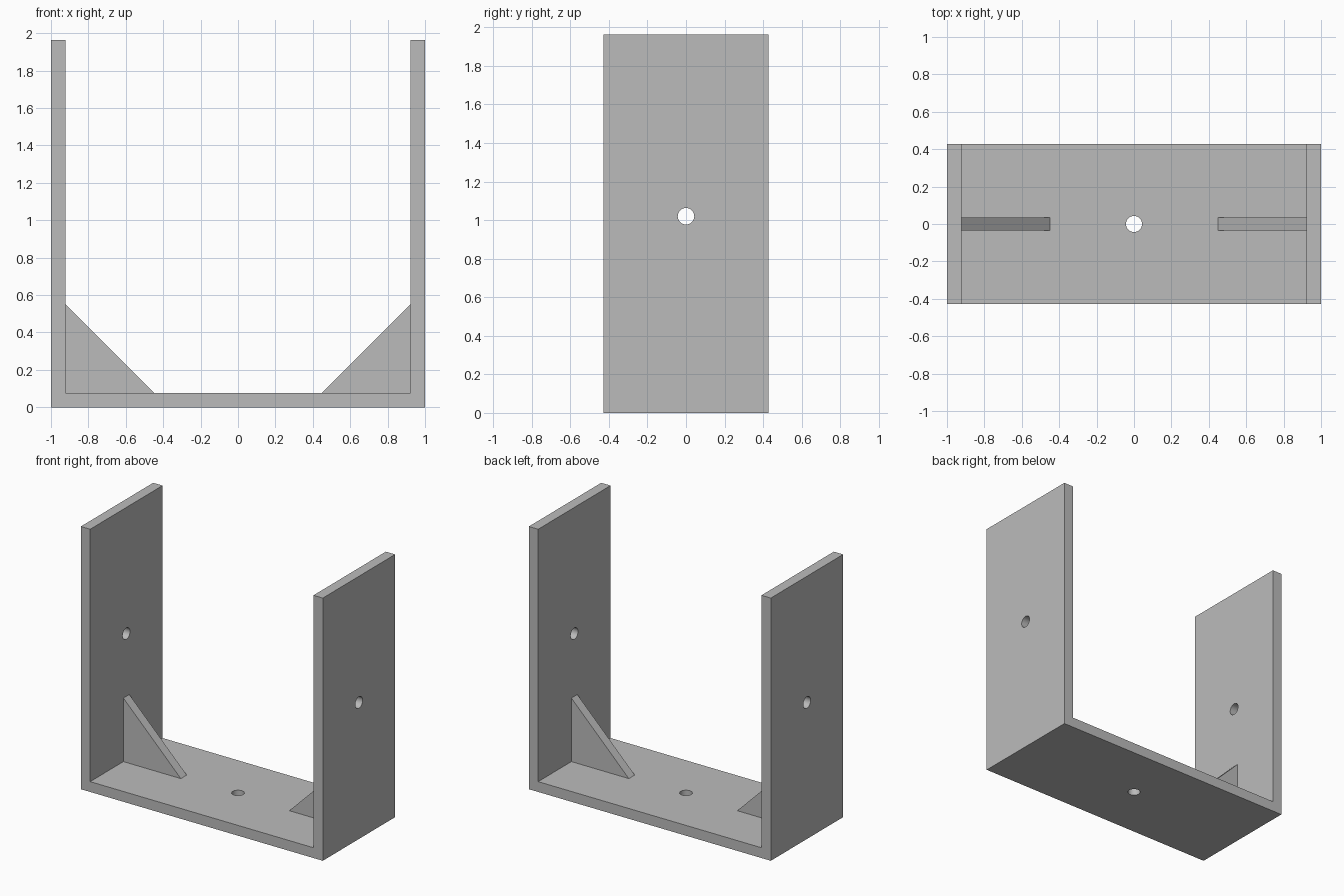
import bpy
import bmesh
import math
from mathutils import Matrix

cube = bpy.data.objects.get("Cube")
if cube:
    bpy.data.objects.remove(cube, do_unlink=True)

HEIGHT, HALF_DEPTH, WALL = 1.963, 0.427, 0.077
INNER = 1 - WALL
GUSSET_LEG, GUSSET_HALF = 0.475, 0.035
HOLE_RADIUS = 0.043
HOLE_Z = (HEIGHT + WALL) / 2

grey = bpy.data.materials.new("plain grey")
grey.use_nodes = True
colour = (0.5, 0.5, 0.5, 1)
grey.diffuse_color = colour
grey.node_tree.nodes["Principled BSDF"].inputs["Base Color"].default_value = colour


def add_object(name, bm):
    bmesh.ops.recalc_face_normals(bm, faces=bm.faces)
    mesh = bpy.data.meshes.new(name)
    bm.to_mesh(mesh)
    bm.free()
    mesh.materials.append(grey)
    obj = bpy.data.objects.new(name, mesh)
    bpy.context.collection.objects.link(obj)
    return obj


def extrude_profile(name, points, half):
    """Extrude an x-z outline symmetrically along y."""
    bm = bmesh.new()
    face = bm.faces.new([bm.verts.new((x, -half, z)) for x, z in points])
    result = bmesh.ops.extrude_face_region(bm, geom=[face])
    verts = [v for v in result["geom"] if isinstance(v, bmesh.types.BMVert)]
    bmesh.ops.translate(bm, verts=verts, vec=(0, 2 * half, 0))
    return add_object(name, bm)


def drill(target, name, matrix, length):
    """Cut a round hole with a temporary cylinder."""
    bm = bmesh.new()
    bmesh.ops.create_cone(bm, cap_ends=True, segments=32, radius1=HOLE_RADIUS,
                          radius2=HOLE_RADIUS, depth=length, matrix=matrix)
    cutter = add_object(name, bm)
    cutter.hide_render = True
    mod = target.modifiers.new(name, "BOOLEAN")
    mod.operation = "DIFFERENCE"
    mod.solver = "EXACT"
    mod.object = cutter
    bpy.ops.object.select_all(action="DESELECT")
    target.select_set(True)
    bpy.context.view_layer.objects.active = target
    bpy.ops.object.modifier_apply(modifier=mod.name)
    bpy.data.objects.remove(cutter, do_unlink=True)


# U-shaped bracket: base plate and two uprights
half_outline = [(1, 0), (1, HEIGHT), (INNER, HEIGHT), (INNER, WALL)]
outline = half_outline + [(-x, z) for x, z in reversed(half_outline)]
bracket = extrude_profile("u_bracket", outline, HALF_DEPTH)

# Hole through both uprights, and one through the base
drill(bracket, "upright_hole", Matrix.Translation((0, 0, HOLE_Z))
      @ Matrix.Rotation(math.pi / 2, 4, "Y"), 3)
drill(bracket, "base_hole", Matrix.Translation((0, 0, WALL / 2)), 0.4)
bpy.ops.object.shade_smooth_by_angle(angle=math.radians(30))

# Triangular gussets in the two inner corners
for side, name in ((1, "left_gusset"), (-1, "right_gusset")):
    triangle = [(INNER, WALL), (INNER, WALL + GUSSET_LEG), (INNER - GUSSET_LEG, WALL)]
    extrude_profile(name, [(side * x, z) for x, z in triangle], GUSSET_HALF)
